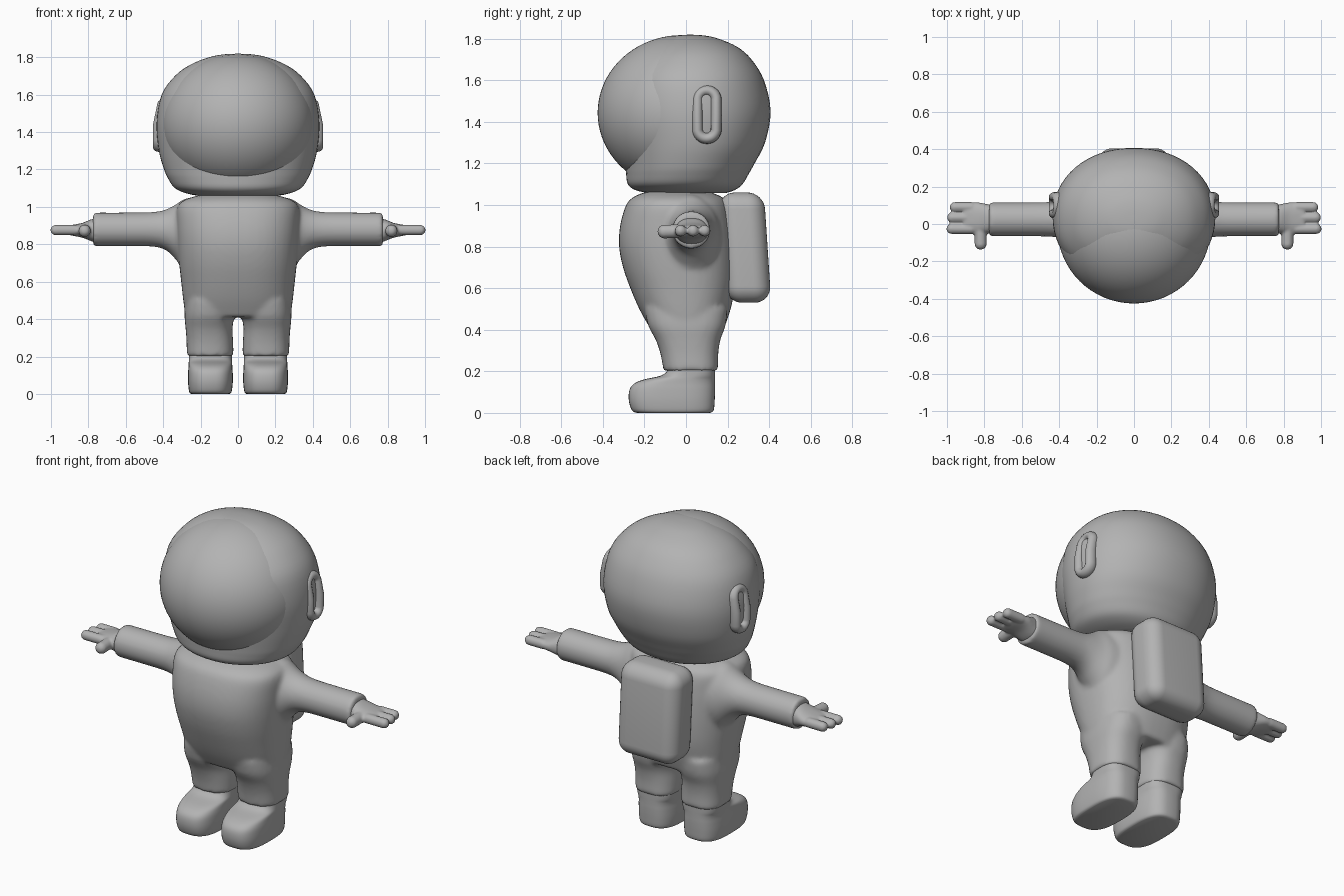
import bpy, bmesh, math
from mathutils import Vector, Matrix

if "Cube" in bpy.data.objects:
    bpy.data.objects.remove(bpy.data.objects["Cube"])

grey = bpy.data.materials.new("suit grey")
grey.diffuse_color = (0.45, 0.45, 0.45, 1)
grey.use_nodes = True
grey.node_tree.nodes["Principled BSDF"].inputs["Base Color"].default_value = grey.diffuse_color


def interpolate(rows, sub=4):
    """Catmull-Rom through the profile rows, so few rows give a smooth loft."""
    out = []
    for i in range(len(rows) - 1):
        a, b = rows[max(i - 1, 0)], rows[i]
        c, d = rows[i + 1], rows[min(i + 2, len(rows) - 1)]
        for k in range(sub):
            t = k / sub
            out.append([0.5 * (2 * q + (r - p) * t + (2 * p - 5 * q + 4 * r - s) * t * t
                               + (3 * q - p - 3 * r + s) * t ** 3)
                        for p, q, r, s in zip(a, b, c, d)])
    return out + [rows[-1]]


def loft(bm, rows, axis='z', power=2.0, mirrored=False, n=48):
    """Rows are (position, u0, u1, v0, v1); each becomes a superellipse ring."""
    for side in ((1, -1) if mirrored else (1,)):
        rings = []
        for t, u0, u1, v0, v1 in interpolate(rows):
            ring = []
            for k in range(n):
                a = 2 * math.pi * k / n
                c, s = math.cos(a), math.sin(a)
                u = (u0 + u1) / 2 + (u1 - u0) / 2 * math.copysign(abs(c) ** (2 / power), c)
                v = (v0 + v1) / 2 + (v1 - v0) / 2 * math.copysign(abs(s) ** (2 / power), s)
                x, y, z = (u, v, t) if axis == 'z' else (t, u, v)
                ring.append(bm.verts.new((x * side, y, z)))
            rings.append(ring)
        for a, b in zip(rings, rings[1:]):
            for k in range(n):
                bm.faces.new((a[k], a[k - 1], b[k - 1], b[k]))
        bm.faces.new(rings[0])
        bm.faces.new(rings[-1])


def ball(bm, center, radii, u=48, v=32):
    bmesh.ops.create_uvsphere(bm, u_segments=u, v_segments=v, radius=1,
                              matrix=Matrix.Translation(center) @ Matrix.Diagonal((*radii, 1)))


def capsule(bm, p, q, r):
    p, q = Vector(p), Vector(q)
    for e in (p, q):
        ball(bm, e, (r, r, r), 16, 12)
    rot = (q - p).to_track_quat('Z', 'Y').to_matrix().to_4x4()
    bmesh.ops.create_cone(bm, cap_ends=True, segments=16, radius1=r, radius2=r,
                          depth=(q - p).length, matrix=Matrix.Translation((p + q) / 2) @ rot)


def finish(bm, name, voxel=0, smooth=0):
    bmesh.ops.recalc_face_normals(bm, faces=bm.faces)
    me = bpy.data.meshes.new(name)
    bm.to_mesh(me)
    bm.free()
    ob = bpy.data.objects.new(name, me)
    bpy.context.collection.objects.link(ob)
    me.materials.append(grey)
    bpy.ops.object.select_all(action='DESELECT')
    bpy.context.view_layer.objects.active = ob
    ob.select_set(True)
    if voxel:
        m = ob.modifiers.new("fuse", 'REMESH')
        m.mode, m.voxel_size, m.use_smooth_shade = 'VOXEL', voxel, True
        m = ob.modifiers.new("soften", 'SMOOTH')
        m.factor, m.iterations = 0.5, smooth
    else:
        bpy.ops.object.shade_smooth_by_angle(angle=math.radians(50))
    return ob


# Suit: torso, legs and sleeves fused into one soft skin
bm = bmesh.new()
torso = [(.41, .28, -.175, .185), (.5, .293, -.225, .215), (.6, .304, -.268, .235),
         (.7, .315, -.303, .24), (.8, .323, -.322, .237), (.9, .328, -.317, .227),
         (1.0, .325, -.288, .207), (1.04, .28, -.25, .17), (1.064, .2, -.19, .11)]
loft(bm, [(z, -w, w, a, b) for z, w, a, b in torso], power=2.4)
loft(bm, [(.203, .024, .274, -.108, .155), (.28, .026, .275, -.122, .155),
          (.35, .03, .28, -.145, .165), (.42, .02, .286, -.182, .19),
          (.5, .02, .28, -.2, .2)], power=2.5, mirrored=True)
loft(bm, [(.18, -.16, .18, .64, 1.06), (.28, -.12, .16, .66, 1.045),
          (.33, -.095, .14, .715, 1.015), (.38, -.078, .127, .765, .988),
          (.45, -.068, .118, .787, .973), (.6, -.066, .116, .79, .97),
          (.775, -.066, .116, .79, .97)], axis='x', mirrored=True)
finish(bm, "suit", 0.012, 8)

# Hands: palm, three fingers and a thumb
bm = bmesh.new()
loft(bm, [(.74, -.05, .1, .805, .94), (.78, -.05, .105, .815, .935), (.83, -.055, .115, .835, .915),
          (.88, -.053, .115, .845, .905), (.91, -.045, .11, .853, .9)], axis='x', power=2.3)
for y, tip in ((-.026, .975), (.034, .972), (.09, .958)):
    capsule(bm, (.87, y, .876), (tip, y, .876), .028)
capsule(bm, (.82, .0, .875), (.82, -.105, .872), .033)
hand = finish(bm, "hands", 0.007, 4)
m = hand.modifiers.new("other hand", 'MIRROR')
m.use_mirror_merge = False

# Boots
bm = bmesh.new()
loft(bm, [(0, .045, .25, -.235, .115), (.012, .034, .261, -.26, .133), (.06, .028, .267, -.275, .138),
          (.11, .028, .267, -.272, .14), (.14, .03, .265, -.25, .14), (.16, .031, .264, -.205, .14),
          (.178, .032, .263, -.125, .14), (.2, .032, .263, -.092, .14),
          (.225, .032, .263, -.088, .14)], power=2.9, mirrored=True)
finish(bm, "boots")

# Helmet shell
bm = bmesh.new()
shell = [(1.057, .2, -.18, .19), (1.072, .275, -.245, .235), (1.1, .337, -.28, .272),
         (1.15, .373, -.288, .302), (1.2, .395, -.292, .33), (1.3, .423, -.305, .38),
         (1.45, .435, -.33, .407), (1.6, .408, -.31, .375), (1.7, .337, -.24, .315),
         (1.76, .255, -.17, .247), (1.8, .155, -.09, .155), (1.815, .08, -.04, .09),
         (1.819, .01, .01, .03)]
loft(bm, [(z, -w, w, a, b) for z, w, a, b in shell], power=2.1, n=64)
finish(bm, "helmet")

# Visor
bm = bmesh.new()
ball(bm, (0, -.02, 1.443), (.41, .405, .374), 64, 40)
finish(bm, "visor")

# Ear rings: long rounded loops on the helmet sides
bm = bmesh.new()
n, k = 48, 14
for side in (1, -1):
    rings = []
    for i in range(n):
        a = 2 * math.pi * i / n
        out = Vector((0, math.cos(a), math.sin(a)))
        dz = math.copysign(.07, out.z) if abs(out.z) > 1e-6 else 0
        c = Vector((.422 - .25 * max(0, dz * .9 + out.z * .045) * .9, .1, 1.435 + dz)) + out * .045
        rings.append([bm.verts.new(((p := c + out * .026 * math.cos(b) + Vector((.034 * math.sin(b), 0, 0))).x
                                    * side, p.y, p.z))
                      for b in (2 * math.pi * j / k for j in range(k))])
    for i in range(n):
        for j in range(k):
            bm.faces.new((rings[i - 1][j - 1], rings[i][j - 1], rings[i][j], rings[i - 1][j]))
finish(bm, "ear_rings")

# Backpack: rounded box leaning forward at the top
bm = bmesh.new()
bmesh.ops.create_cube(bm, size=1, matrix=Matrix.Translation((0, .3, .795)) @ Matrix.Diagonal((.39, .22, .53, 1)))
for v in bm.verts:
    if v.co.z > .8:
        v.co.y -= .035
bmesh.ops.bevel(bm, geom=bm.edges[:], offset=.08, segments=8, profile=.5, affect='EDGES')
finish(bm, "backpack")
